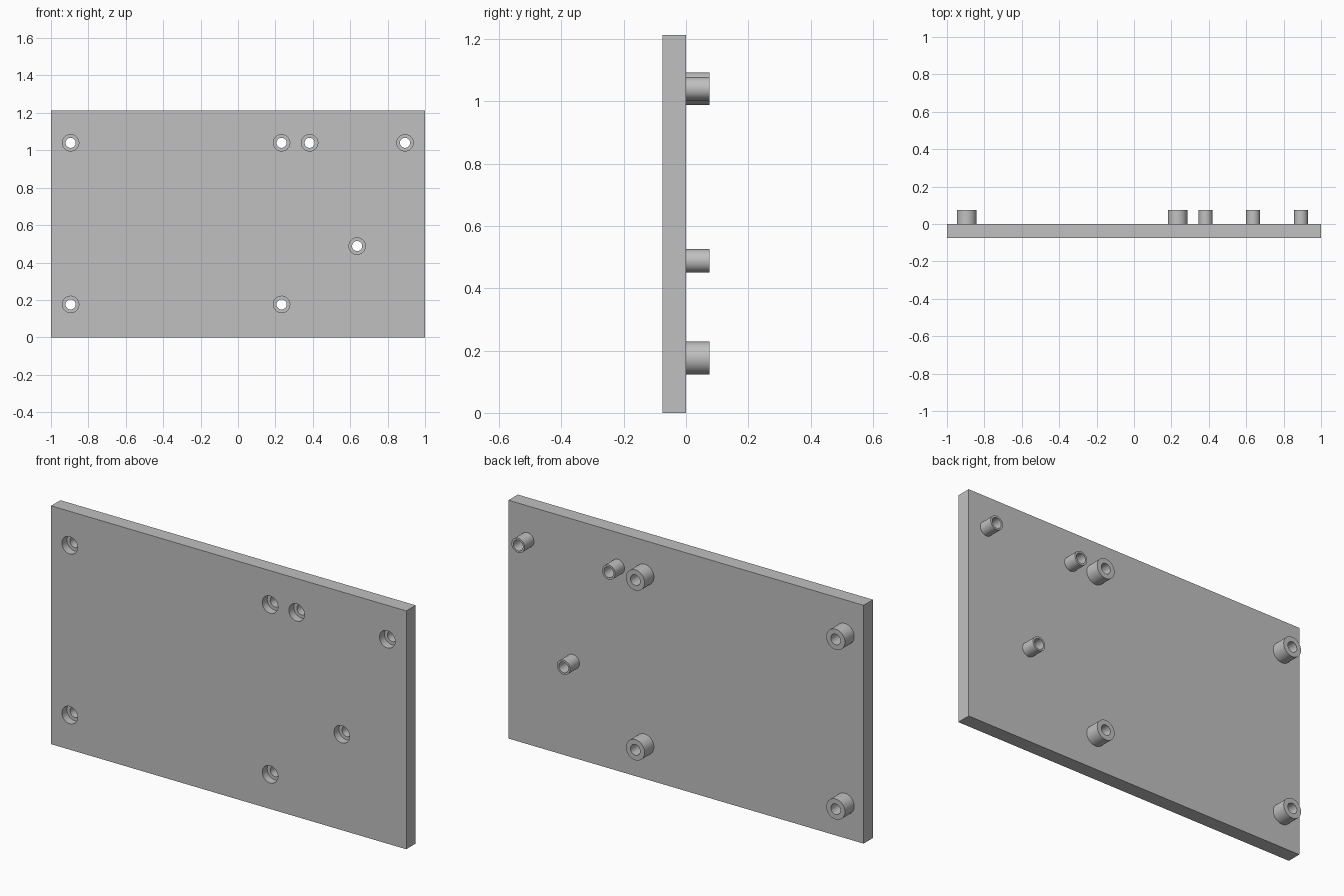
import bpy, bmesh
from math import cos, sin, tau

if "Cube" in bpy.data.objects:
    bpy.data.objects.remove(bpy.data.objects["Cube"])

WIDTH, HEIGHT, THICK = 2.0, 1.213, 0.075
POST_END = 0.075
BORE, RECESS, RECESS_DEPTH = 0.027, 0.044, 0.04
WIDE, NARROW = 0.0525, 0.037
SIDES = 40

# Post centres (x, z) for the two sizes
WIDE_POSTS = [(x, z) for x in (-0.895, 0.233) for z in (0.176, 1.04)]
NARROW_POSTS = [(0.383, 1.04), (0.893, 1.04), (0.637, 0.488)]

grey = bpy.data.materials.new("light grey")
grey.use_nodes = True
colour = (0.53, 0.53, 0.53, 1)
grey.diffuse_color = colour
grey.node_tree.nodes["Principled BSDF"].inputs["Base Color"].default_value = colour


def lathe(bm, profile, x, z, caps=False):
    """Sweep (radius, y) points around a y-aligned axis through (x, z)."""
    rings = [[bm.verts.new((x + r * cos(tau * i / SIDES), y, z + r * sin(tau * i / SIDES)))
              for i in range(SIDES)] for r, y in profile]
    for a, b in zip(rings, rings[1:]):
        for i in range(SIDES):
            j = (i + 1) % SIDES
            bm.faces.new((a[i], b[i], b[j], a[j]))
    if caps:
        bm.faces.new(rings[0])
        bm.faces.new(rings[-1][::-1])


def make_object(name, bm):
    mesh = bpy.data.meshes.new(name)
    bm.to_mesh(mesh)
    bm.free()
    mesh.materials.append(grey)
    obj = bpy.data.objects.new(name, mesh)
    bpy.context.collection.objects.link(obj)
    return obj


# Flat plate
bm = bmesh.new()
bmesh.ops.create_cube(bm, size=1)
bmesh.ops.scale(bm, vec=(WIDTH, THICK, HEIGHT), verts=bm.verts)
bmesh.ops.translate(bm, vec=(0, -THICK / 2, HEIGHT / 2), verts=bm.verts)
plate = make_object("mounting_plate", bm)

# Stepped plugs that cut the screw recesses and bores
bm = bmesh.new()
floor = -THICK + RECESS_DEPTH
for x, z in WIDE_POSTS + NARROW_POSTS:
    lathe(bm, [(RECESS, -THICK - 0.03), (RECESS, floor), (BORE, floor), (BORE, 0.03)],
          x, z, caps=True)
cutter = make_object("screw_hole_cutter", bm)
cutter.hide_render = True

cut = plate.modifiers.new("screw_holes", "BOOLEAN")
cut.operation = "DIFFERENCE"
cut.solver = "EXACT"
cut.object = cutter
bpy.ops.object.select_all(action="DESELECT")
plate.select_set(True)
bpy.context.view_layer.objects.active = plate
bpy.ops.object.modifier_apply(modifier=cut.name)
bpy.data.objects.remove(cutter)

# Hollow posts on the back face
for label, radius, centres in (("wide", WIDE, WIDE_POSTS), ("narrow", NARROW, NARROW_POSTS)):
    for n, (x, z) in enumerate(centres, 1):
        bm = bmesh.new()
        lathe(bm, [(radius, 0), (radius, POST_END), (BORE, POST_END), (BORE, 0)], x, z)
        make_object(f"{label}_post_{n}", bm).select_set(True)

bpy.ops.object.shade_smooth_by_angle()
